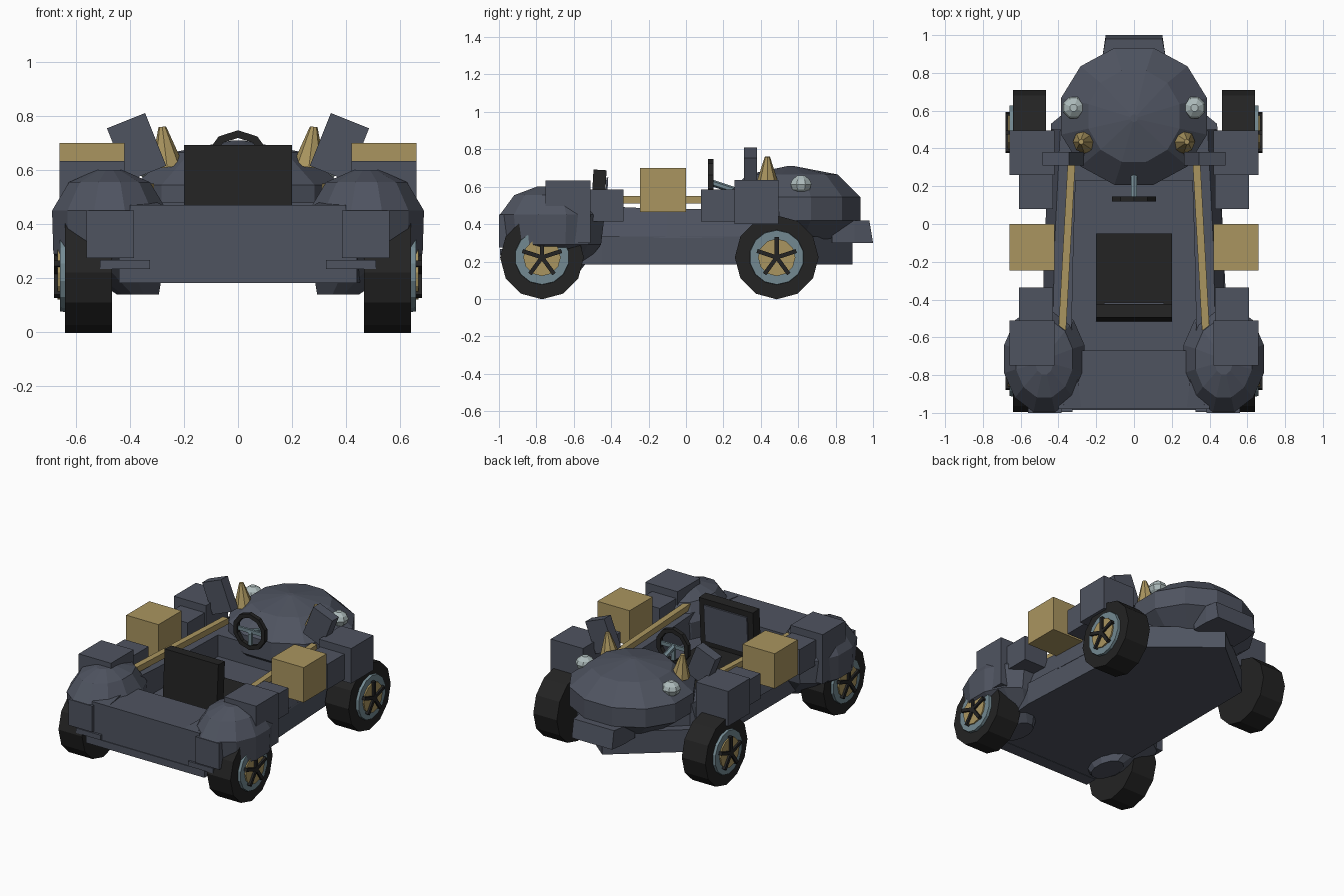
import bpy, bmesh, math
from mathutils import Vector, Matrix

if "Cube" in bpy.data.objects:
    bpy.data.objects.remove(bpy.data.objects["Cube"])


def material(name, rgb):
    m = bpy.data.materials.new(name)
    m.diffuse_color = (*rgb, 1)
    m.use_nodes = True
    m.node_tree.nodes["Principled BSDF"].inputs["Base Color"].default_value = m.diffuse_color
    return m


BODY = material("slate_paint", (0.078, 0.088, 0.118))
BLACK = material("black_rubber", (0.017, 0.017, 0.017))
GOLD = material("brass", (0.40, 0.30, 0.115))
TEAL = material("steel_teal", (0.17, 0.25, 0.285))
PALE = material("lamp_glass", (0.42, 0.50, 0.50))


def finish(name, bm, mat):
    bmesh.ops.recalc_face_normals(bm, faces=bm.faces)
    me = bpy.data.meshes.new(name)
    bm.to_mesh(me)
    bm.free()
    me.materials.append(mat)
    ob = bpy.data.objects.new(name, me)
    bpy.context.collection.objects.link(ob)
    return ob


def loft(name, rings, mat):
    """Skin a list of equal-length point rings and cap both ends."""
    bm = bmesh.new()
    vs = [[bm.verts.new(p) for p in r] for r in rings]
    n = len(vs[0])
    for a, b in zip(vs, vs[1:]):
        for i in range(n):
            j = (i + 1) % n
            bm.faces.new((a[i], a[j], b[j], b[i]))
    bm.faces.new(vs[0])
    bm.faces.new(vs[-1])
    return finish(name, bm, mat)


def box(name, x, y, z, mat, rot=None):
    """Box from (min, max) pairs, optionally rotated about its centre."""
    bm = bmesh.new()
    c = Vector([(p[0] + p[1]) / 2 for p in (x, y, z)])
    s = [abs(p[1] - p[0]) for p in (x, y, z)]
    m = Matrix.Translation(c)
    if rot:
        m = m @ Matrix.Rotation(rot[1], 4, rot[0])
    bmesh.ops.create_cube(bm, size=1, matrix=m @ Matrix.Diagonal((*s, 1)))
    return finish(name, bm, mat)


def cone(name, a, b, r1, r2, n, mat):
    """Cylinder or cone from point a to point b."""
    a, b = Vector(a), Vector(b)
    m = Matrix.Translation((a + b) / 2) @ (b - a).to_track_quat('Z', 'Y').to_matrix().to_4x4()
    bm = bmesh.new()
    bmesh.ops.create_cone(bm, cap_ends=True, segments=n, radius1=r1, radius2=r2,
                          depth=(b - a).length, matrix=m)
    return finish(name, bm, mat)


def dome(name, rings, n, mat):
    """Stacked ellipses: (cx, cy, z, rx, ry)."""
    ang = [2 * math.pi * (i + 0.5) / n for i in range(n)]
    return loft(name, [[(cx + rx * math.cos(t), cy + ry * math.sin(t), z) for t in ang]
                       for cx, cy, z, rx, ry in rings], mat)


# Lower hull with pointed nose
outline = [(-.44, -.98), (.44, -.98), (.49, -.45), (.44, .53), (0, .89), (-.44, .53)]
loft("hull", [[(x, y, z) for x, y in outline] for z in (.185, .335)], BODY)
box("tail_bumper", (-.44, .44), (-.985, -.9), (.183, .23), BODY)
box("tail_deck", (-.40, .40), (-.98, -.67), (.3, .47), BODY)

# Nose deck, bonnet dome and lip
deck = [(-.38, .23), (.38, .23), (.38, .5), (.15, .72), (-.15, .72), (-.38, .5)]
loft("nose_deck", [[(x, y, z) for x, y in deck] for z in (.3, .48)], BODY)
dome("bonnet", [(0, .56, .32, .26, .26), (0, .57, .42, .40, .375), (0, .57, .545, .40, .375),
                (0, .57, .665, .25, .25), (0, .56, .71, .02, .02)], 12, BODY)
loft("nose_lip", [[(-w, y, .30), (w, y, .30), (w, t, .42), (-w, t, .42)]
                  for w, y, t in ((.165, .78, .78), (.165, .90, .90), (.15, 1.0, .98))], BODY)

# Seat
box("seat_cushion", (-.2, .2), (-.46, -.05), (.32, .365), BLACK)
box("seat_back", (-.2, .2), (-.505, -.435), (.34, .69), BLACK, ('X', -.06))
box("seat_back_panel", (-.16, .16), (-.433, -.423), (.40, .65), BODY, ('X', -.06))

# Steering wheel with column and spokes
bm = bmesh.new()
N, M = 10, 4
grid = []
for i in range(N):
    t = 2 * math.pi * (i + .5) / N
    row = []
    for j in range(M):
        p = 2 * math.pi * (j + .5) / M
        r = .108 + .02 * math.cos(p)
        row.append(bm.verts.new((r * math.cos(t), .132 + .02 * math.sin(p), .625 + r * math.sin(t))))
    grid.append(row)
for i in range(N):
    for j in range(M):
        k, l = (i + 1) % N, (j + 1) % M
        bm.faces.new((grid[i][j], grid[k][j], grid[k][l], grid[i][l]))
finish("steering_wheel", bm, BLACK)
cone("steering_column", (0, .125, .625), (0, .32, .56), .018, .018, 6, TEAL)
box("steering_spoke_cross", (-.1, .1), (.125, .14), (.613, .637), TEAL)
box("steering_spoke_down", (-.012, .012), (.125, .14), (.525, .62), TEAL)

for s, side in ((-1, "left"), (1, "right")):
    # Cockpit side wall and brass rail
    wall = [(-.97, .43, .37, .28), (-.55, .485, .43, .33), (-.1, .475, .42, .32),
            (.5, .44, .39, .30)]
    tops = (.47, .50, .48, .48)
    loft("side_wall_" + side, [[(s * o, y, .325), (s * t, y, h), (s * i, y, h), (s * i, y, .325)]
                               for (y, o, t, i), h in zip(wall, tops)], BODY)
    loft("rail_" + side, [[(s * (x - .02), y, .51), (s * (x + .02), y, .51),
                           (s * (x + .02), y, .55), (s * (x - .02), y, .55)]
                          for x, y in ((.38, -.56), (.33, .34))], GOLD)

    # Bulbous tail fender
    dome("fender_" + side, [(s * .37, -.70, .14, .08, .13), (s * .475, -.715, .29, .215, .27),
                            (s * .475, -.715, .45, .22, .29), (s * .475, -.715, .555, .155, .21),
                            (s * .475, -.72, .60, .05, .08)], 12, BODY)
    box("fender_front_panel_" + side, (s * .385, s * .56), (-1.0, -.9), (.275, .45), BODY)
    box("fender_tab_" + side, (s * .325, s * .51), (-.995, -.93), (.235, .268), BODY)

    # Side pods
    X = (s * .42, s * .66)
    box("tail_pod_" + side, X, (-.75, -.51), (.30, .633), BODY)
    box("brass_pod_" + side, X, (-.245, 0), (.465, .70), GOLD)
    box("nose_pod_" + side, X, (.26, .495), (.40, .635), BODY)
    box("tail_link_" + side, (s * .43, s * .61), (-.52, -.335), (.415, .585), BODY)
    box("nose_link_" + side, (s * .43, s * .61), (.08, .27), (.415, .585), BODY)

    # Tilted scoop, brass horn, headlight
    box("scoop_" + side, (s * .375 - .076, s * .375 + .076), (.31, .38), (.58, .79), BODY,
        ('Y', s * .38))
    cone("horn_" + side, (s * .262, .435, .61), (s * .28, .435, .76), .062, .014, 8, GOLD)
    dome("headlight_" + side, [(s * .32, .615, z, r, r) for z, r in
                               ((.565, .025), (.585, .05), (.613, .061), (.638, .05), (.66, .02))],
         8, PALE)

    # Wheels: tyre, rim, hub disc and five spokes
    for y, end in ((-.77, "tail"), (.485, "nose")):
        tag = end + "_" + side
        z = .222
        cone("tyre_" + tag, (s * .465, y, z), (s * .64, y, z), .224, .224, 12, BLACK)
        cone("rim_" + tag, (s * .60, y, z), (s * .658, y, z), .15, .145, 14, TEAL)
        cone("hub_" + tag, (s * .62, y, z), (s * .667, y, z), .10, .10, 12, GOLD)
        for k in range(5):
            a = 2 * math.pi * k / 5
            d = Vector((0, math.sin(a), math.cos(a)))
            w = Vector((0, math.cos(a), -math.sin(a))) * .011
            c = Vector((0, y, z))
            rings = []
            for x in (.65, .68):
                o = Vector((s * x, 0, 0)) + c
                rings.append([o - w, o + w, o + w + d * .11, o - w + d * .11])
            loft("spoke_%s_%d" % (tag, k + 1), rings, BLACK)
